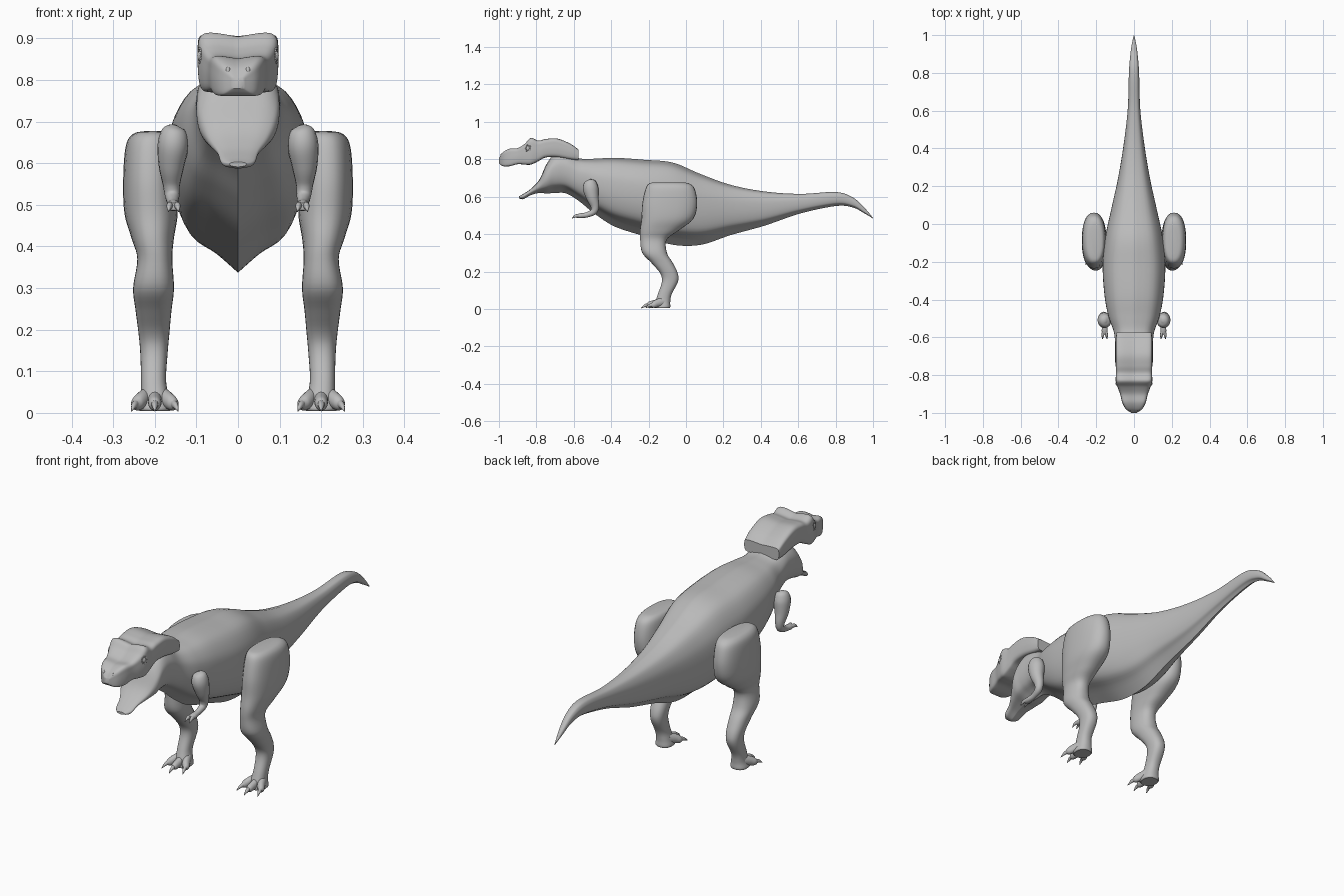
import bpy, bmesh, math
from mathutils import Vector

if "Cube" in bpy.data.objects:
    bpy.data.objects.remove(bpy.data.objects["Cube"])

skin = bpy.data.materials.new("grey_skin")
skin.diffuse_color = (0.5, 0.5, 0.5, 1)
skin.use_nodes = True
skin.node_tree.nodes["Principled BSDF"].inputs["Base Color"].default_value = skin.diffuse_color


def spline(rows, n):
    """Smoothly resample rows of numbers (Catmull-Rom)."""
    out = []
    for i in range(len(rows) - 1):
        p0, p1 = rows[max(i - 1, 0)], rows[i]
        p2, p3 = rows[i + 1], rows[min(i + 2, len(rows) - 1)]
        for k in range(n):
            t = k / n
            out.append([0.5 * (2 * b + (c - a) * t + (2 * a - 5 * b + 4 * c - d) * t * t
                               + (3 * b - a - 3 * c + d) * t ** 3)
                        for a, b, c, d in zip(p0, p1, p2, p3)])
    out.append(list(rows[-1]))
    return out


def skin_rings(name, rings, mirror=False, angle=40):
    """Bridge a list of point rings into a capped smooth mesh."""
    bm = bmesh.new()
    vr = [[bm.verts.new(p) for p in r] for r in rings]
    n = len(rings[0])
    for a, b in zip(vr, vr[1:]):
        for i in range(n):
            j = (i + 1) % n
            bm.faces.new((a[i], a[j], b[j], b[i]))
    bm.faces.new(vr[0])
    bm.faces.new(vr[-1])
    bmesh.ops.recalc_face_normals(bm, faces=bm.faces)
    return finish(name, bm, mirror, angle)


def finish(name, bm, mirror, angle=40):
    me = bpy.data.meshes.new(name)
    bm.to_mesh(me)
    bm.free()
    me.materials.append(skin)
    for p in me.polygons:
        p.use_smooth = True
    me.set_sharp_from_angle(angle=math.radians(angle))
    ob = bpy.data.objects.new(name, me)
    bpy.context.collection.objects.link(ob)
    if mirror:
        ob.modifiers.new("mirror", 'MIRROR').use_mirror_merge = False
    return ob


def profile_loft(name, stations, section):
    """Stations are (y, top z, bottom z, half width); section is a half outline."""
    half = spline(section, 4)
    outline = half + [(-u, v) for u, v in half[-2:0:-1]]
    rings = [[(u * w, y, bot + v * (top - bot)) for u, v in outline]
             for y, top, bot, w in spline(stations, 6)]
    return skin_rings(name, rings)


def tube(name, rows):
    """Rows are (x, y, z, radius across, radius in the bend plane)."""
    pts = spline(rows, 5)
    rings = []
    for i, (x, y, z, ra, rb) in enumerate(pts):
        t = Vector(pts[min(i + 1, len(pts) - 1)][:3]) - Vector(pts[max(i - 1, 0)][:3])
        t.normalize()
        up = t.cross(Vector((1, 0, 0))).normalized()
        side = up.cross(t)
        rings.append([Vector((x, y, z)) + side * ra * math.cos(a) + up * rb * math.sin(a)
                      for a in (k * math.tau / 16 for k in range(16))])
    return skin_rings(name, rings, True)


def blob(name, loc, size):
    bm = bmesh.new()
    bmesh.ops.create_uvsphere(bm, u_segments=16, v_segments=10, radius=1)
    for v in bm.verts:
        v.co = Vector(loc) + Vector([c * s for c, s in zip(v.co, size)])
    return finish(name, bm, True)


# Tail, trunk, neck and lower jaw, with a keeled belly
trunk_section = [(0, 0), (.38, .11), (.76, .2), (.95, .38), (1, .6),
                 (.92, .78), (.62, .94), (0, 1)]
profile_loft("body_tail_and_jaw", [
    (1.0, .487, .483, .001), (.95, .545, .513, .012), (.89, .597, .543, .02),
    (.8, .625, .55, .027), (.61, .615, .51, .033), (.42, .628, .445, .055),
    (.24, .663, .395, .085), (.08, .72, .343, .12), (-.07, .782, .343, .152),
    (-.22, .797, .388, .166), (-.38, .808, .44, .156), (-.49, .803, .51, .135),
    (-.57, .805, .575, .107), (-.64, .835, .617, .1), (-.70, .83, .62, .1),
    (-.745, .775, .617, .097), (-.785, .69, .62, .075), (-.83, .642, .608, .05),
    (-.87, .615, .587, .04), (-.893, .603, .591, .02)], trunk_section)

# Upper head: hood, brow and snout
head_section = [(0, 0), (.7, 0), (.93, .07), (1, .35), (1, .68),
                (.95, .92), (.68, 1), (0, .93)]
profile_loft("upper_head", [
    (-.575, .852, .795, .092), (-.62, .884, .8, .096), (-.69, .911, .812, .097),
    (-.75, .908, .81, .096), (-.79, .9, .79, .095), (-.83, .914, .772, .096),
    (-.862, .883, .772, .087), (-.9, .86, .774, .073), (-.945, .856, .763, .062),
    (-.98, .836, .764, .043), (-1.0, .806, .78, .014)], head_section)

# Eyes with raised rims, and nostrils
blob("eye", (.09, -.845, .858), (.008, .01, .013))
rim = []
for k in range(17):
    a = k * math.tau / 16
    rim.append((.091 + .003 * math.cos(a), -.843 + .013 * math.cos(a),
                .858 + .018 * math.sin(a)))
bm = bmesh.new()
for c in rim[:-1]:
    start = len(bm.verts)
    bmesh.ops.create_icosphere(bm, subdivisions=1, radius=.0042)
    bm.verts.ensure_lookup_table()
    for v in bm.verts[start:]:
        v.co += Vector(c)
finish("eye_rim", bm, True, 60)
blob("nostril", (.024, -.984, .822), (.006, .008, .01))

# Legs: (z, x, y, half width, half depth)
leg = [(.677, .205, -.095, .02, .07), (.67, .208, -.09, .045, .108),
       (.64, .211, -.085, .059, .132), (.56, .212, -.087, .064, .147),
       (.48, .209, -.1, .064, .138), (.42, .205, -.142, .051, .104),
       (.37, .2, -.174, .042, .071), (.3, .203, -.168, .049, .066),
       (.245, .203, -.127, .043, .057), (.19, .202, -.091, .037, .047),
       (.145, .202, -.086, .033, .043), (.08, .203, -.113, .03, .037),
       (.04, .2, -.124, .034, .04), (.012, .2, -.128, .04, .044), (.004, .2, -.128, .036, .04)]


def power(c):
    return math.copysign(abs(c) ** .85, c)


skin_rings("leg", [[(x + rx * power(math.cos(a)), y + ry * power(math.sin(a)), z)
                    for a in (k * math.tau / 28 for k in range(28))]
                   for z, x, y, rx, ry in spline(leg, 5)], True)

# Three clawed toes on each foot
for label, dx, end in (("inner", -.043, -.185), ("middle", 0, -.208), ("outer", .043, -.185)):
    x = .2 + dx
    tube(label + "_toe", [
        (.2 + dx * .4, -.12, .04, .017, .024), (.2 + dx * .75, -.155, .03, .017, .021),
        (x, end + .012, .022, .015, .017), (x + dx * .1, end, .02, .008, .01)])
    tube(label + "_toe_claw", [
        (x, end + .014, .022, .009, .011), (x + dx * .15, end - .01, .018, .007, .008),
        (x + dx * .3, end - .032, .004, .001, .001)])

# Small arms bent at the elbow
tube("arm", [
    (.152, -.512, .692, .006, .008), (.154, -.511, .68, .028, .03),
    (.156, -.51, .645, .037, .041), (.16, -.5, .595, .031, .033),
    (.16, -.487, .55, .021, .023), (.158, -.494, .52, .017, .018),
    (.156, -.53, .503, .013, .014), (.155, -.565, .498, .016, .013),
    (.155, -.585, .496, .012, .009)])

# Two fingers on each hand
for label, dx in (("inner", -.01), ("outer", .01)):
    tube(label + "_finger", [
        (.155 + dx * .6, -.565, .498, .008, .009), (.155 + dx, -.59, .497, .007, .008),
        (.155 + dx * 1.2, -.61, .484, .001, .001)])
